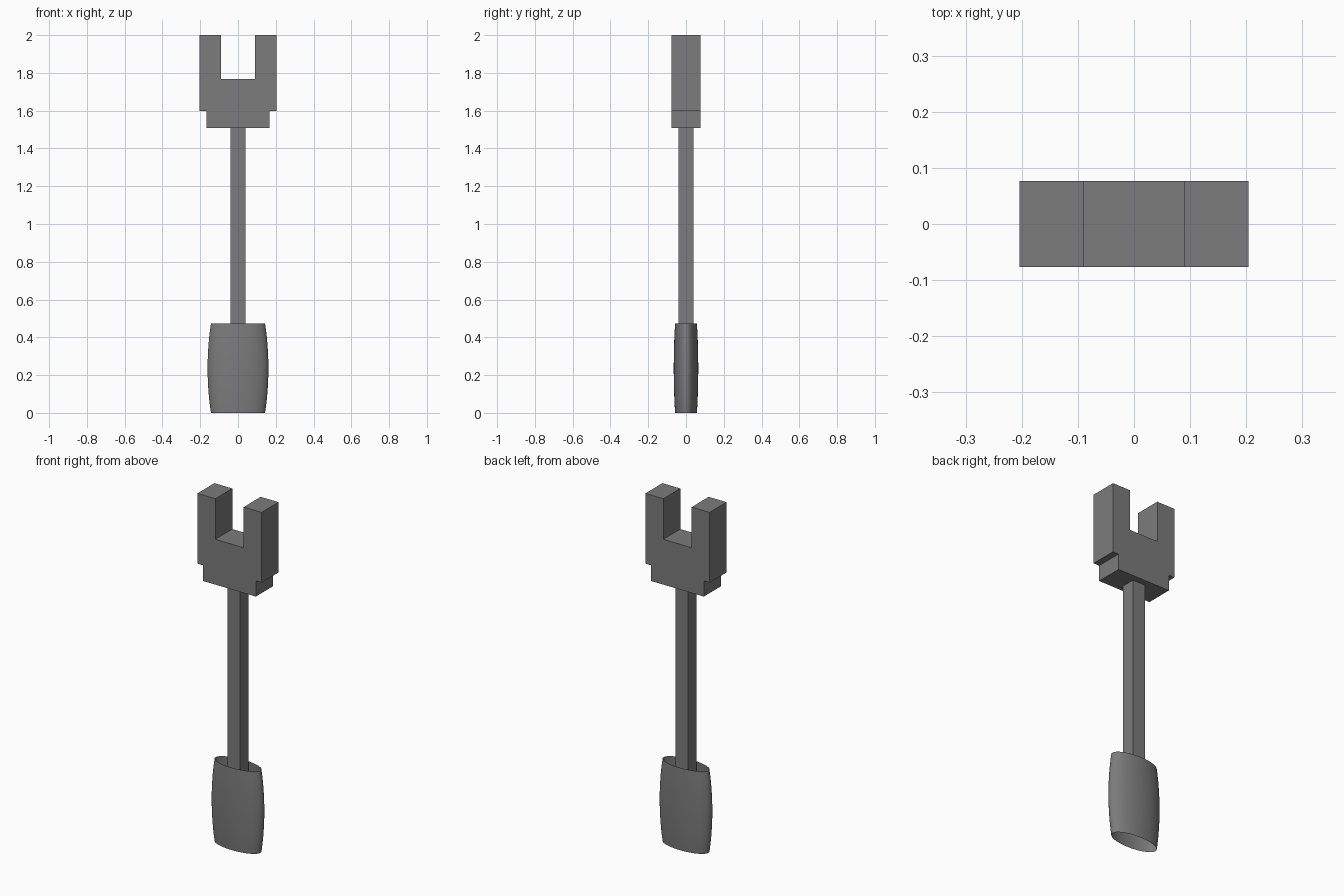
import bpy, bmesh
from math import cos, sin, sqrt, tau

cube = bpy.data.objects.get("Cube")
if cube:
    bpy.data.objects.remove(cube, do_unlink=True)

GREY = (0.2, 0.2, 0.2, 1)
grey = bpy.data.materials.new("mid grey")
grey.use_nodes = True
grey.diffuse_color = GREY
grey.node_tree.nodes["Principled BSDF"].inputs["Base Color"].default_value = GREY


def add_object(name, bm, smooth=False):
    bmesh.ops.recalc_face_normals(bm, faces=bm.faces)
    for face in bm.faces:
        face.smooth = smooth
    mesh = bpy.data.meshes.new(name)
    bm.to_mesh(mesh)
    bm.free()
    mesh.materials.append(grey)
    obj = bpy.data.objects.new(name, mesh)
    bpy.context.collection.objects.link(obj)
    return obj


def extrude_profile(name, points, half_depth):
    """Extrude an x-z outline along y."""
    bm = bmesh.new()
    face = bm.faces.new([bm.verts.new((x, -half_depth, z)) for x, z in points])
    result = bmesh.ops.extrude_face_region(bm, geom=[face])
    verts = [v for v in result["geom"] if isinstance(v, bmesh.types.BMVert)]
    bmesh.ops.translate(bm, verts=verts, vec=(0, 2 * half_depth, 0))
    return add_object(name, bm)


# Forked head with its narrower collar: right half outline, mirrored
half = [(0.167, 1.507), (0.167, 1.597), (0.204, 1.597),
        (0.204, 2.0), (0.09, 2.0), (0.09, 1.767)]
extrude_profile("fork_head", half + [(-x, z) for x, z in reversed(half)], 0.077)

# Square shaft reaching into the grip
extrude_profile("shaft", [(-0.04, 0.24), (0.04, 0.24), (0.04, 1.507), (-0.04, 1.507)], 0.04)

# Open, barrel-shaped oval grip
SIDES, RINGS, HEIGHT = 48, 12, 0.473
bm = bmesh.new()
rings = []
for i in range(RINGS + 1):
    t = 2 * i / RINGS - 1
    bulge = sqrt(1 - 0.21 * t * t)
    rings.append([bm.verts.new((0.161 * bulge * cos(tau * k / SIDES),
                                0.065 * bulge * sin(tau * k / SIDES),
                                HEIGHT * i / RINGS)) for k in range(SIDES)])
for low, high in zip(rings, rings[1:]):
    for k in range(SIDES):
        n = (k + 1) % SIDES
        bm.faces.new((low[k], low[n], high[n], high[k]))
add_object("grip", bm, smooth=True)
